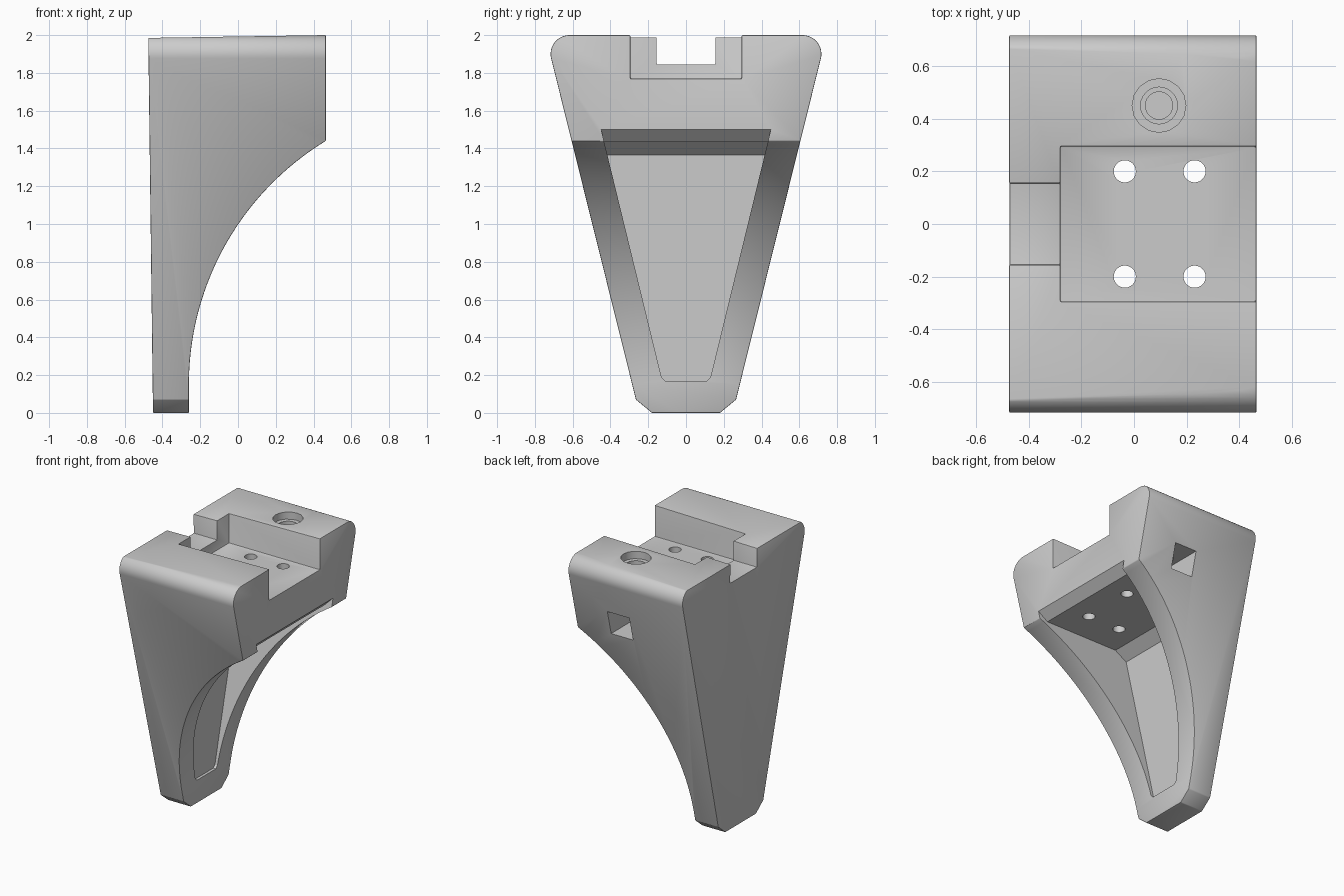
import bpy
import bmesh
from math import sin, cos, pi, asin, atan

cube = bpy.data.objects.get("Cube")
if cube:
    bpy.data.objects.remove(cube)

grey = bpy.data.materials.new("matte_grey")
grey.use_nodes = True
grey.diffuse_color = (0.6, 0.6, 0.6, 1)
grey.node_tree.nodes["Principled BSDF"].inputs["Base Color"].default_value = (0.6, 0.6, 0.6, 1)


def prism(name, points, axis, lo, hi):
    """Extrude a 2D outline along an axis: x takes (y, z), y takes (x, z), z takes (x, y)."""
    place = {"x": lambda p, t: (t, p[0], p[1]),
             "y": lambda p, t: (p[0], t, p[1]),
             "z": lambda p, t: (p[0], p[1], t)}[axis]
    bm = bmesh.new()
    ends = [[bm.verts.new(place(p, t)) for p in points] for t in (lo, hi)]
    n = len(points)
    for ring in ends:
        bm.faces.new(ring)
    for i in range(n):
        j = (i + 1) % n
        bm.faces.new((ends[0][i], ends[0][j], ends[1][j], ends[1][i]))
    bmesh.ops.recalc_face_normals(bm, faces=bm.faces)
    mesh = bpy.data.meshes.new(name)
    bm.to_mesh(mesh)
    bm.free()
    mesh.materials.append(grey)
    obj = bpy.data.objects.new(name, mesh)
    bpy.context.collection.objects.link(obj)
    return obj


def box(name, x, y, z):
    return prism(name, [(x[0], y[0]), (x[1], y[0]), (x[1], y[1]), (x[0], y[1])], "z", *z)


def hole(name, x, y, r, lo, hi, sides=32):
    ring = [(x + r * cos(2 * pi * i / sides), y + r * sin(2 * pi * i / sides)) for i in range(sides)]
    return prism(name, ring, "z", lo, hi)


def mirrored(half):
    return half + [(-y, z) for y, z in reversed(half)]


def apply(obj, mod):
    bpy.context.view_layer.objects.active = obj
    bpy.ops.object.modifier_apply(modifier=mod.name)


def combine(obj, tool, operation="DIFFERENCE"):
    mod = obj.modifiers.new("cut", "BOOLEAN")
    mod.operation = operation
    mod.solver = "EXACT"
    mod.object = tool
    apply(obj, mod)
    bpy.data.objects.remove(tool)


# Side profile with the concave arc
cx, cz, radius = 1.25, 0.15, 1.51
a_end = asin((1.44 - cz) / radius)
arc = [(cx - radius * cos(a_end * i / 40), cz + radius * sin(a_end * i / 40)) for i in range(41)]
side = [(-0.45, 0), (-0.26, 0)] + arc + [(0.465, 2.0), (-0.475, 1.985)]
bracket = prism("bracket_body", side, "y", -1, 1)

# Tapered outline with chamfered foot and rounded shoulders
lean = atan(0.2445)
shoulder = [(0.617 + 0.1 * cos(a), 1.9 + 0.1 * sin(a))
            for a in [-lean + (pi / 2 + lean) * i / 12 for i in range(13)]]
outline = mirrored([(0.18, 0), (0.265, 0.07)] + shoulder)
combine(bracket, prism("outline", outline, "x", -1, 1), "INTERSECT")

# Stepped channel across the top
combine(bracket, box("wide_channel", (-0.28, 1), (-0.295, 0.295), (1.77, 2.2)))
combine(bracket, box("narrow_channel", (-1, -0.2), (-0.155, 0.155), (1.845, 2.2)))

# Softened edges
bevel = bracket.modifiers.new("soft_edges", "BEVEL")
bevel.width = 0.012
bevel.segments = 2
bevel.limit_method = "ANGLE"
bevel.angle_limit = 0.5
apply(bracket, bevel)

# Hollow behind the arc
hollow = prism("hollow", [(-0.28, 0.1), (-0.28, 1.365), (-0.2, 1.435), (0.4, 1.435),
                          (0.6, 1.635), (0.6, 0.1)], "y", -1, 1)
taper = mirrored([(0.11, 0.17), (0.13, 0.19), (0.498, 1.7)])
combine(hollow, prism("taper", taper, "x", -1, 1), "INTERSECT")
combine(bracket, hollow)

# Four through holes in the channel floor
for x in (-0.035, 0.23):
    for y in (-0.2, 0.2):
        combine(bracket, hole("bolt_hole", x, y, 0.042, 1.3, 2.2))

# Nut pocket in the flank and the stepped screw hole above it
combine(bracket, box("nut_pocket", (0.005, 0.185), (0.36, 1), (1.47, 1.65)))
for r, bottom, sides in ((0.102, 1.94, 16), (0.07, 1.89, 24), (0.052, 1.55, 24)):
    combine(bracket, hole("screw_hole", 0.095, 0.45, r, bottom, 2.2, sides))

bpy.ops.object.select_all(action="DESELECT")
bracket.select_set(True)
bpy.context.view_layer.objects.active = bracket
bpy.ops.object.shade_smooth_by_angle(angle=0.5)
